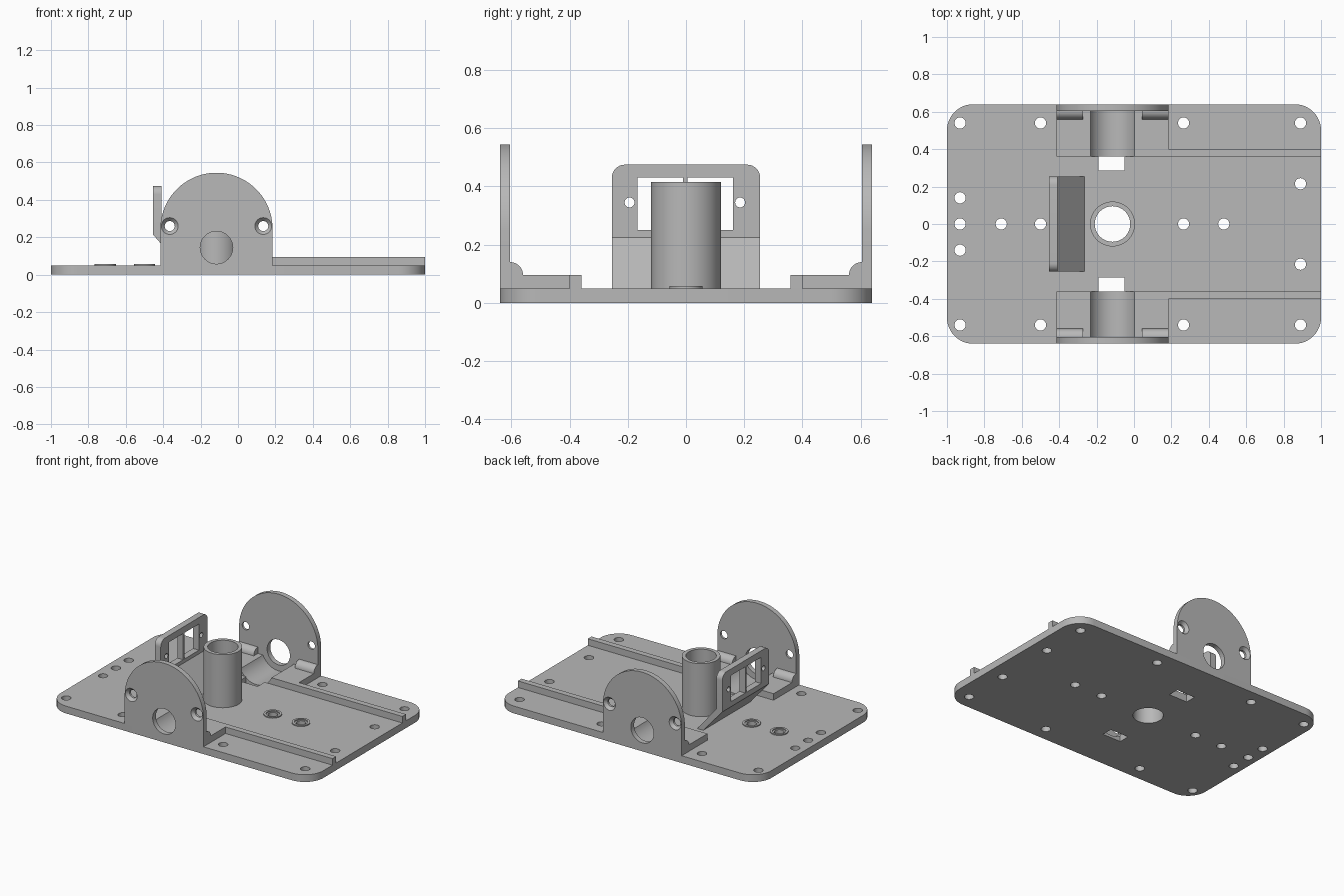
import bpy, bmesh, math
from mathutils import Vector

cube = bpy.data.objects.get("Cube")
if cube:
    bpy.data.objects.remove(cube, do_unlink=True)

grey = bpy.data.materials.new("plain grey")
grey.use_nodes = True
COLOUR = (0.48, 0.48, 0.48, 1)
grey.diffuse_color = COLOUR
grey.node_tree.nodes["Principled BSDF"].inputs["Base Color"].default_value = COLOUR

# Maps a profile point (u, v) and a depth d to space, by extrusion axis
PLACE = {
    "x": lambda u, v, d: (d, u, v),
    "y": lambda u, v, d: (u, d, v),
    "z": lambda u, v, d: (u, v, d),
}


def loft(name, near, far, axis, d0, d1):
    """Solid between two matching profiles."""
    bm = bmesh.new()
    a = [bm.verts.new(PLACE[axis](u, v, d0)) for u, v in near]
    b = [bm.verts.new(PLACE[axis](u, v, d1)) for u, v in far]
    bm.faces.new(a)
    bm.faces.new(b)
    for i in range(len(a)):
        j = (i + 1) % len(a)
        bm.faces.new((a[i], a[j], b[j], b[i]))
    bmesh.ops.recalc_face_normals(bm, faces=bm.faces)
    mesh = bpy.data.meshes.new(name)
    bm.to_mesh(mesh)
    bm.free()
    mesh.materials.append(grey)
    obj = bpy.data.objects.new(name, mesh)
    bpy.context.collection.objects.link(obj)
    return obj


def prism(name, pts, axis, d0, d1):
    return loft(name, pts, pts, axis, d0, d1)


def arc(u, v, r, start=0, end=360, n=48):
    count = n if end - start == 360 else n + 1
    angles = [math.radians(start + (end - start) * i / n) for i in range(count)]
    return [(u + r * math.cos(t), v + r * math.sin(t)) for t in angles]


def rect(u0, u1, v0, v1):
    return [(u0, v0), (u1, v0), (u1, v1), (u0, v1)]


def cut(obj, cutters):
    for c in cutters:
        c.hide_render = True
        mod = obj.modifiers.new("cut", "BOOLEAN")
        mod.operation = "DIFFERENCE"
        mod.solver = "EXACT"
        mod.object = c
        bpy.context.view_layer.objects.active = obj
        bpy.ops.object.modifier_apply(modifier=mod.name)
        bpy.data.objects.remove(c, do_unlink=True)


def hole(u, v, r, axis, d0, d1, n=24):
    return prism("cutter", arc(u, v, r, n=n), axis, d0, d1)


T = 0.05           # plate thickness
STEP = 0.095       # top of rails and motor seats
HALF_Y = 0.64
CX = -0.115        # centre of tube and side walls
HOLE = 0.03
BOSSES = (-0.71, -0.5, 0.265, 0.48)

# Base plate with rounded corners
k, r = 0.86, 0.14
outline = []
for i, (sx, sy) in enumerate([(1, 1), (-1, 1), (-1, -1), (1, -1)]):
    outline += arc(sx * k, sy * (HALF_Y - r), r, 90 * i, 90 * i + 90, 12)
plate = prism("base_plate", outline, "z", 0, T)
spots = [(x, s * 0.54) for x in (-0.93, -0.5, 0.265, 0.89) for s in (1, -1)]
spots += [(0.89, 0.215), (0.89, -0.215)]
spots += [(-0.93, y) for y in (-0.14, 0, 0.14)] + [(x, 0) for x in BOSSES]
cut(plate, [hole(x, y, HOLE, "z", -0.1, 0.2) for x, y in spots])
cut(plate, [hole(CX, 0, 0.095, "z", -0.1, 0.2, 48)])


def groove(s):
    return hole(CX, 0.145, 0.128, "y", s * 0.36, s * 0.605, 64)


for s in (1, -1):
    slot = rect(-0.19, -0.05, *sorted((s * 0.285, s * 0.36)))
    cut(plate, [prism("cutter", slot, "z", -0.1, 0.2), groove(s)])

# Centre tube
tube = prism("centre_tube", arc(CX, 0, 0.12, n=64), "z", T, 0.415)
cut(tube, [hole(CX, 0, 0.095, "z", -0.1, 0.6, 48)])

# Thin raised rings round the middle screw holes
for x in BOSSES:
    ring = prism("screw_ring", arc(x, 0, 0.057, n=32), "z", T, T + 0.007)
    cut(ring, [hole(x, 0, 0.042, "z", 0, 0.1)])

for s, side in ((1, "back"), (-1, "front")):
    # Arched side wall with shaft hole and countersunk screw holes
    arch = [(CX - 0.3, T), (CX + 0.3, T)] + arc(CX, 0.245, 0.3, 0, 180, 48)
    wall = prism(side + "_wall", arch, "y", s * 0.605, s * HALF_Y)
    cutters = [hole(CX, 0.145, 0.087, "y", s * 0.5, s * 0.7, 48)]
    for x in (CX - 0.25, CX + 0.25):
        cutters.append(hole(x, 0.26, 0.027, "y", s * 0.5, s * 0.7))
        cutters.append(loft("cutter", arc(x, 0.26, 0.027, n=24),
                            arc(x, 0.26, 0.046, n=24), "y",
                            s * 0.62, s * (HALF_Y + 0.001)))
    cut(wall, cutters)

    # Motor seat with a round groove
    seat = prism(side + "_motor_seat", rect(CX - 0.3, CX + 0.3, T, STEP),
                 "y", s * 0.36, s * 0.605)
    cut(seat, [groove(s)])

    # Rounded ridges where the wall meets the seat
    ridge = [(s * 0.605, STEP)]
    ridge += [(s * (0.605 - u), v) for u, v in arc(0, STEP, 0.045, 0, 90, 12)]
    for x0, x1 in ((CX - 0.3, CX - 0.157), (CX + 0.157, CX + 0.3)):
        prism(side + "_ridge", ridge, "x", x0, x1)

    # Long rail
    prism(side + "_rail", rect(CX + 0.3, 1, T, STEP), "y", s * 0.36, s * 0.4)

# Sensor bracket: upright frame on a sloping foot
W = 0.255
frame = [(-W, 0.2), (W, 0.2)] + arc(W - 0.045, 0.43, 0.045, 0, 90, 8)
frame += arc(0.045 - W, 0.43, 0.045, 90, 180, 8)
side_profile = [(-0.31, T), (-0.265, T), (-0.41, 0.225), (-0.41, 0.475),
                (-0.455, 0.475), (-0.455, 0.215)]
bracket = prism("sensor_bracket", side_profile, "y", -W, W)
for s in (1, -1):
    # Trim the top corners round
    corner = [(s * (W + 0.01), 0.485), (s * (W - 0.045), 0.485)]
    corner += [(s * u, v) for u, v in reversed(arc(W - 0.045, 0.43, 0.045, 0, 90, 8))]
    corner += [(s * (W + 0.01), 0.43)]
    cut(bracket, [prism("cutter", corner, "x", -0.5, -0.35),
                  hole(s * 0.19 - 0.004, 0.345, 0.017, "x", -0.5, -0.35)])
bpy.data.objects.remove(bpy.data.objects["cutter"]) if "cutter" in bpy.data.objects else None
for y0, y1 in ((-0.167, -0.011), (0.005, 0.161)):
    cut(bracket, [prism("cutter", rect(y0, y1, 0.25, 0.43), "x", -0.5, -0.35)])

# Smooth the round surfaces, keep edges sharp
for obj in bpy.context.scene.objects:
    if obj.type == "MESH":
        bpy.ops.object.select_all(action="DESELECT")
        obj.select_set(True)
        bpy.context.view_layer.objects.active = obj
        bpy.ops.object.shade_smooth_by_angle(angle=math.radians(30))
